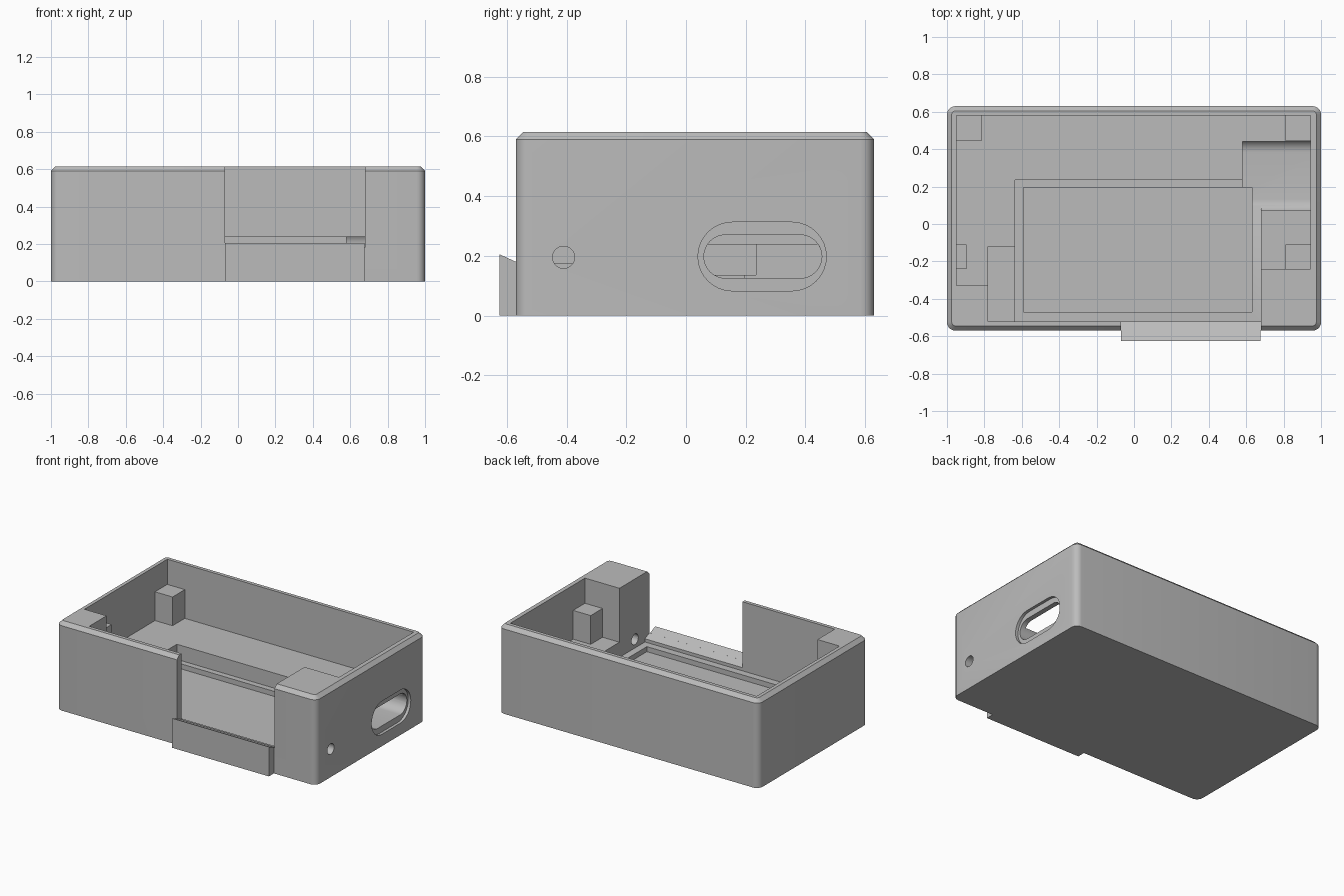
import bpy, bmesh, math

cube = bpy.data.objects.get("Cube")
if cube:
    bpy.data.objects.remove(cube, do_unlink=True)

gray = bpy.data.materials.new("plain gray plastic")
gray.use_nodes = True
GRAY = (0.5, 0.5, 0.5, 1)
gray.diffuse_color = GRAY
gray.node_tree.nodes["Principled BSDF"].inputs["Base Color"].default_value = GRAY


def finish(bm, name):
    bmesh.ops.recalc_face_normals(bm, faces=bm.faces)
    mesh = bpy.data.meshes.new(name)
    bm.to_mesh(mesh)
    bm.free()
    mesh.materials.append(gray)
    ob = bpy.data.objects.new(name, mesh)
    bpy.context.collection.objects.link(ob)
    return ob


def prism(name, x0, x1, profile):
    """Extrude a (y, z) profile along x."""
    bm = bmesh.new()
    face = bm.faces.new([bm.verts.new((x0, y, z)) for y, z in profile])
    new = bmesh.ops.extrude_face_region(bm, geom=[face])["geom"]
    verts = [v for v in new if isinstance(v, bmesh.types.BMVert)]
    bmesh.ops.translate(bm, verts=verts, vec=(x1 - x0, 0, 0))
    return finish(bm, name)


def box(name, x0, x1, y0, y1, z0, z1):
    return prism(name, x0, x1, [(y0, z0), (y1, z0), (y1, z1), (y0, z1)])


def rounded_slot(name, x0, x1, ya, yb, z, r, n=16):
    """Slot with round ends; a full circle when ya equals yb."""
    pts = []
    for yc, start in ((yb, -math.pi / 2), (ya, math.pi / 2)):
        last = n if ya == yb else n + 1
        for i in range(last):
            a = start + math.pi * i / n
            pts.append((yc + r * math.cos(a), z + r * math.sin(a)))
    return prism(name, x0, x1, pts)


def select(ob):
    bpy.ops.object.select_all(action='DESELECT')
    ob.select_set(True)
    bpy.context.view_layer.objects.active = ob


def cut(ob, cutter):
    select(ob)
    mod = ob.modifiers.new("cut", 'BOOLEAN')
    mod.operation = 'DIFFERENCE'
    mod.solver = 'EXACT'
    mod.object = cutter
    bpy.ops.object.modifier_apply(modifier=mod.name)
    bpy.data.objects.remove(cutter, do_unlink=True)


TOP, FLOOR, HIGH = 0.615, 0.24, 0.8
BACK, FRONT = 0.58, -0.52           # inner faces of the long walls
LEFT, RIGHT = -0.95, 0.945          # inner faces of the short walls

# Solid case with rounded corners and a chamfered rim
case = box("case_body", -1, 1, -0.57, 0.63, 0, TOP)
bm = bmesh.new()
bm.from_mesh(case.data)
upright = [e for e in bm.edges if abs(e.verts[0].co.z - e.verts[1].co.z) > 0.1]
bmesh.ops.bevel(bm, geom=upright, offset=0.045, segments=6, profile=0.5, affect='EDGES')
rim = [e for e in bm.edges if all(v.co.z > TOP - 0.001 for v in e.verts)]
bmesh.ops.bevel(bm, geom=rim, offset=0.025, segments=1, affect='EDGES')
bm.to_mesh(case.data)
bm.free()

# Hollow, leaving the two solid front corner blocks
cut(case, box("cavity", LEFT, RIGHT, -0.24, BACK, FLOOR, HIGH))
cut(case, box("cavity_front", -0.78, 0.68, FRONT, 0, FLOOR, HIGH))
cut(case, box("cavity_corner", LEFT, -0.7, -0.33, 0, FLOOR, HIGH))

# Stepped pocket in the floor
cut(case, box("pocket", -0.635, 0.68, FRONT, 0.235, 0.135, HIGH))
cut(case, box("side_pocket", -0.78, -0.6, FRONT, -0.12, 0.175, HIGH))
cut(case, box("inner_recess", -0.59, 0.63, -0.47, 0.195, 0.1, HIGH))

# Front opening with a sloping sill
cut(case, prism("opening", -0.07, 0.68,
                [(-0.7, 0.239), (-0.5, 0.148), (-0.5, HIGH), (-0.7, HIGH)]))

# Connector slot, its shallow counterbore and the round hole
cut(case, rounded_slot("slot", 0.58, 1.1, 0.1325, 0.3825, 0.1975, 0.0725))
cut(case, rounded_slot("counterbore", 0.98, 1.1, 0.155, 0.355, 0.1975, 0.115))
cut(case, rounded_slot("hole", 0.6, 1.1, -0.41, -0.41, 0.195, 0.037))
select(case)
bpy.ops.object.shade_smooth_by_angle(angle=math.radians(30))

# Sloping lip in front of the opening
prism("front_lip", -0.07, 0.675,
      [(-0.625, 0), (-0.57, 0), (-0.57, 0.18), (-0.625, 0.205)])

# Support posts standing on the floor, sunk slightly into it and the walls
SINK, POST = 0.01, 0.44
posts = {
    "back_right_post": (LEFT - SINK, -0.815, 0.445, BACK + SINK),
    "back_left_post": (0.81, RIGHT + SINK, 0.445, BACK + SINK),
    "front_left_post": (0.81, RIGHT + SINK, -0.24 - SINK, -0.11),
    "front_right_post": (LEFT - SINK, -0.895, -0.24, -0.11),
}
for name, (x0, x1, y0, y1) in posts.items():
    box(name, x0, x1, y0, y1, FLOOR - SINK, POST)
